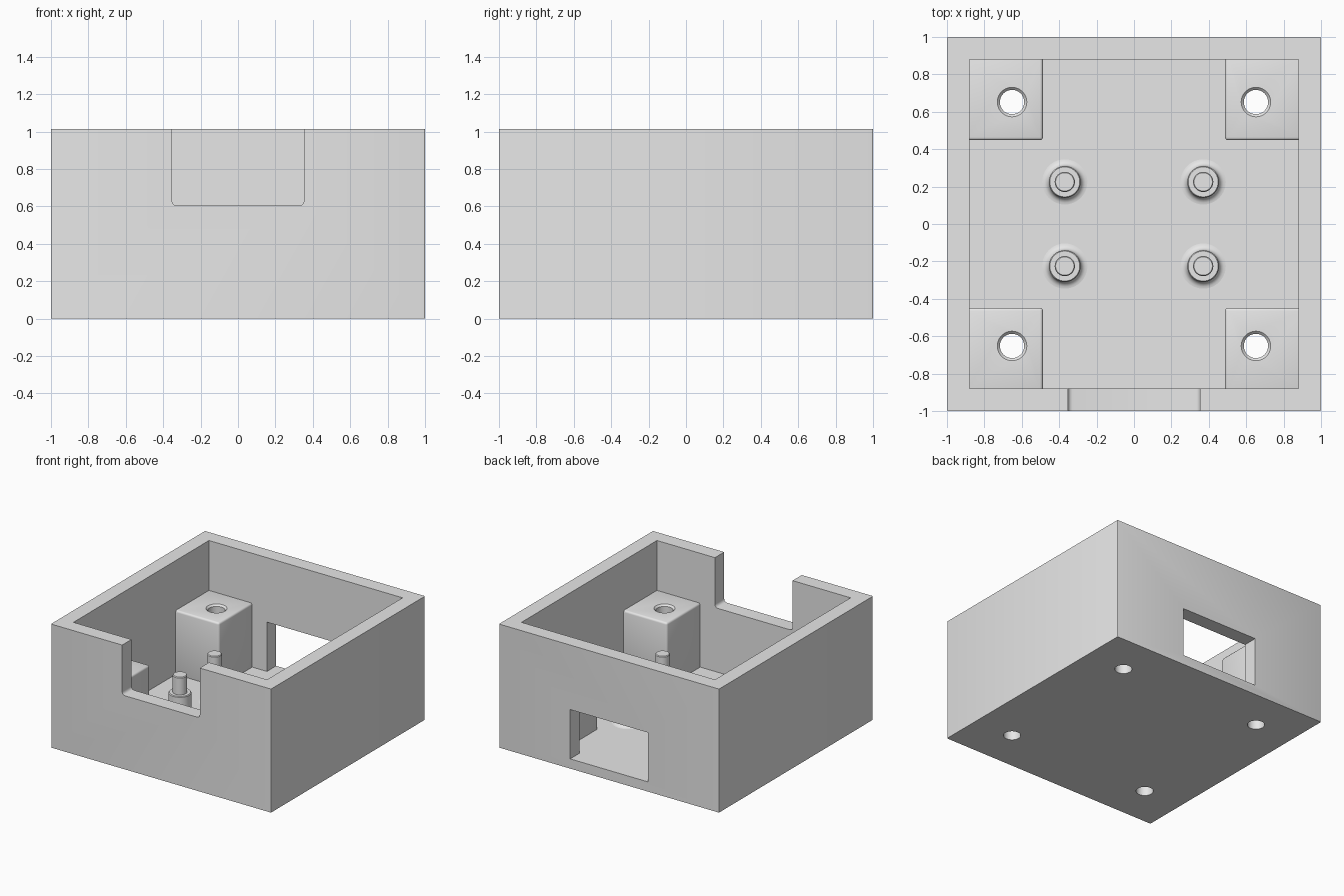
import bpy, bmesh, math

if "Cube" in bpy.data.objects:
    bpy.data.objects.remove(bpy.data.objects["Cube"], do_unlink=True)

H, WALL, FLOOR = 1.015, 0.12, 0.08
INNER = 1 - WALL
SHELF = 0.605          # height of the corner blocks and the front notch
OPEN = 0.353           # half width of the notch and the window

grey = bpy.data.materials.new("light grey")
grey.use_nodes = True
grey.diffuse_color = (0.8, 0.8, 0.8, 1)
grey.node_tree.nodes["Principled BSDF"].inputs["Base Color"].default_value = (0.8, 0.8, 0.8, 1)


def finish(bm, name):
    bmesh.ops.recalc_face_normals(bm, faces=bm.faces)
    mesh = bpy.data.meshes.new(name)
    bm.to_mesh(mesh)
    bm.free()
    mesh.materials.append(grey)
    ob = bpy.data.objects.new(name, mesh)
    bpy.context.collection.objects.link(ob)
    return ob


def box(name, lo, hi, radius=0, axis=None):
    """Box between two corners, with edges rounded (along one axis or all)."""
    bm = bmesh.new()
    bmesh.ops.create_cube(bm, size=1)
    for v in bm.verts:
        for i in range(3):
            v.co[i] = lo[i] if v.co[i] < 0 else hi[i]
    if radius:
        edges = [e for e in bm.edges if axis is None
                 or abs(e.verts[0].co[axis] - e.verts[1].co[axis]) > 0.01]
        bmesh.ops.bevel(bm, geom=edges, offset=radius, segments=3,
                        profile=0.5, affect='EDGES')
    return finish(bm, name)


def lathe(name, profile, x, y, steps=40):
    bm = bmesh.new()
    verts = [bm.verts.new((x + r, y, z)) for r, z in profile]
    edges = [bm.edges.new(pair) for pair in zip(verts, verts[1:])]
    bmesh.ops.spin(bm, geom=verts + edges, cent=(x, y, 0), axis=(0, 0, 1),
                   angle=math.tau, steps=steps)
    bmesh.ops.remove_doubles(bm, verts=bm.verts, dist=0.0001)
    return finish(bm, name)


def select(ob):
    bpy.ops.object.select_all(action='DESELECT')
    ob.select_set(True)
    bpy.context.view_layer.objects.active = ob


def cut(ob, cutter):
    mod = ob.modifiers.new("cut", 'BOOLEAN')
    mod.operation, mod.solver, mod.object = 'DIFFERENCE', 'EXACT', cutter
    select(ob)
    bpy.ops.object.modifier_apply(modifier=mod.name)
    bpy.data.objects.remove(cutter, do_unlink=True)


def smooth(ob):
    select(ob)
    bpy.ops.object.shade_smooth_by_angle(angle=math.radians(35))


# Open case with a front notch and a back window
case = box("case", (-1, -1, 0), (1, 1, H), 0.006, axis=2)
cut(case, box("cavity", (-INNER, -INNER, FLOOR), (INNER, INNER, H + 0.3)))
cut(case, box("notch", (-OPEN, -1.2, SHELF), (OPEN, -0.8, H + 0.2), 0.025, axis=1))
cut(case, box("window", (-OPEN, 0.8, FLOOR), (OPEN, 1.2, 0.485)))

corners = [(sx, sy) for sx in (-1, 1) for sy in (-1, 1)]
for sx, sy in corners:
    side = ("front" if sy < 0 else "back") + ("_left" if sx > 0 else "_right")
    hx, hy = sx * 0.652, sy * 0.652

    # Corner screw block, set slightly into the walls and floor
    xs = sorted((sx * 0.487, sx * (INNER + 0.03)))
    ys = sorted((sy * 0.448, sy * (INNER + 0.03)))
    block = box(side + "_screw_block", (xs[0], ys[0], FLOOR - 0.03),
                (xs[1], ys[1], SHELF), 0.016)

    # Screw hole through block and floor, with an eased mouth
    bore = [(0, -0.1), (0.065, -0.1), (0.065, SHELF - 0.014),
            (0.079, SHELF), (0.079, SHELF + 0.1), (0, SHELF + 0.1)]
    for part in (block, case):
        cut(part, lathe("bore", bore, hx, hy))
    smooth(block)

    # Stepped standoff with a filleted foot and a locating pin
    foot = [(0.085 + 0.036 * (1 - math.sin(a)), FLOOR + 0.036 * (1 - math.cos(a)))
            for a in (math.radians(18 * i) for i in range(6))]
    top = [(0.085, 0.324), (0.08, 0.33), (0.054, 0.33), (0.054, 0.468),
           (0.049, 0.474), (0, 0.474)]
    smooth(lathe(side + "_standoff", foot + top, sx * 0.37, sy * 0.225))

smooth(case)
